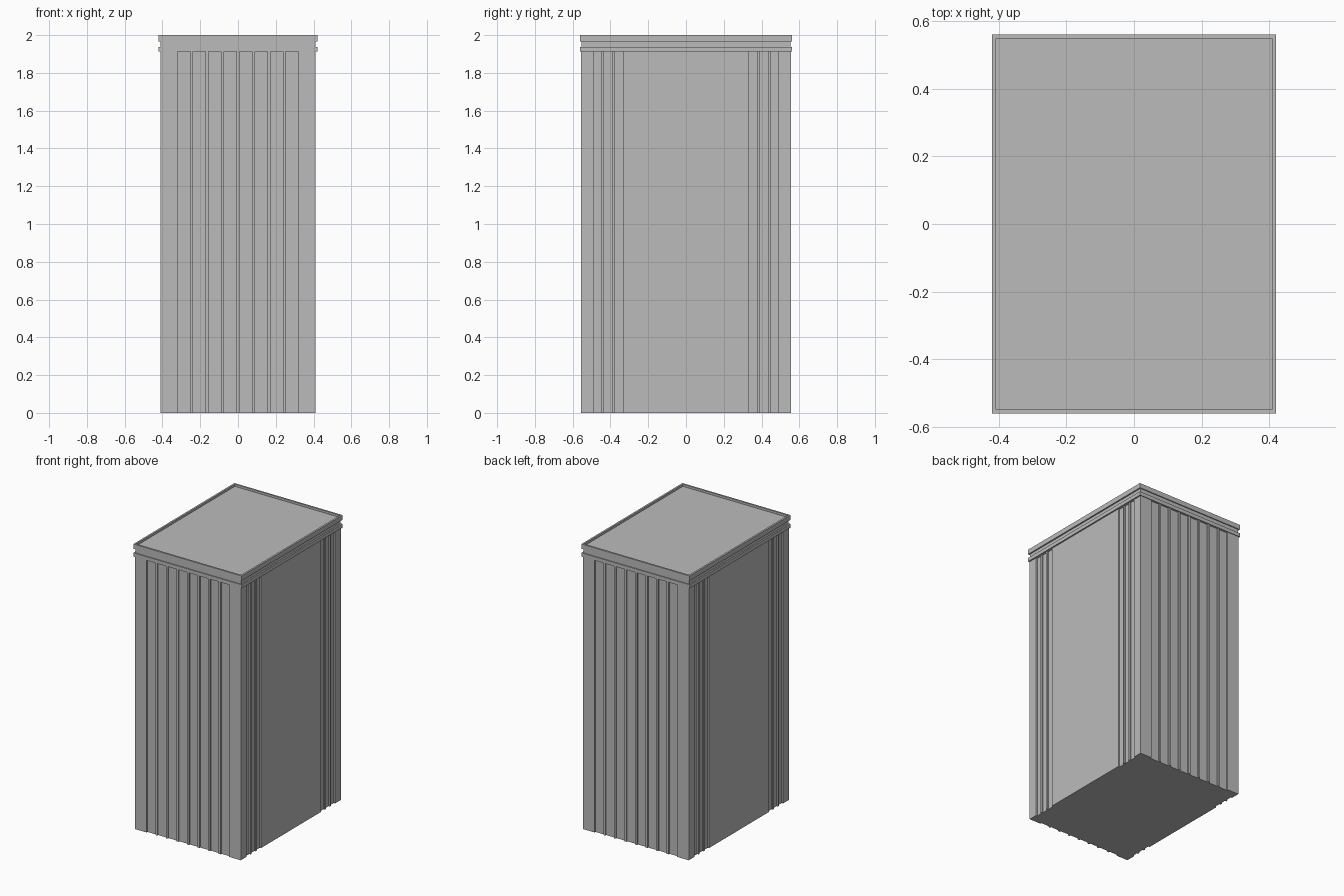
import bpy, bmesh
from mathutils import Vector

if "Cube" in bpy.data.objects:
    bpy.data.objects.remove(bpy.data.objects["Cube"])

HX, HY = 0.41, 0.555      # body half sizes
DEPTH = 0.01              # depth of the pressed channels
BODY_TOP = 1.912

grey = bpy.data.materials.new("light_grey")
grey.diffuse_color = (0.5, 0.5, 0.5, 1)
grey.use_nodes = True
grey.node_tree.nodes["Principled BSDF"].inputs["Base Color"].default_value = grey.diffuse_color


def finish(name, bm):
    bmesh.ops.recalc_face_normals(bm, faces=bm.faces)
    me = bpy.data.meshes.new(name)
    bm.to_mesh(me)
    bm.free()
    me.materials.append(grey)
    ob = bpy.data.objects.new(name, me)
    bpy.context.collection.objects.link(ob)
    return ob


def extrude(bm, pts, z0, z1):
    face = bm.faces.new([bm.verts.new((x, y, z0)) for x, y in pts])
    res = bmesh.ops.extrude_face_region(bm, geom=[face], use_keep_orig=True)
    verts = [g for g in res["geom"] if isinstance(g, bmesh.types.BMVert)]
    bmesh.ops.translate(bm, verts=verts, vec=(0, 0, z1 - z0))
    return [g for g in res["geom"] if isinstance(g, bmesh.types.BMFace)][0]


def rect(hx, hy):
    return [(-hx, -hy), (hx, -hy), (hx, hy), (-hx, hy)]


def channels(start, end, count, gap):
    """Start and end of each channel in a run."""
    w = (end - start - gap * (count - 1)) / count
    return [(start + i * (w + gap), start + i * (w + gap) + w) for i in range(count)]


# Ribbed body: one cross-section with channels along every wall
wide = channels(-0.32, 0.32, 8, 0.0145)
side = channels(-0.49, -0.333, 3, 0.0135) + channels(0.333, 0.49, 3, 0.0135)
front_run = [(-HX, -HY)]
for a, b in wide:
    front_run += [(a, -HY), (a, -HY + DEPTH), (b, -HY + DEPTH), (b, -HY)]
right_run = [(HX, -HY)]
for a, b in side:
    right_run += [(HX, a), (HX - DEPTH, a), (HX - DEPTH, b), (HX, b)]
half = front_run + right_run
outline = half + [(-x, -y) for x, y in half]
bm = bmesh.new()
extrude(bm, outline, 0, BODY_TOP)
finish("ribbed_body", bm)

# Roof trim: lower band and the recessed neck above it
for name, hx, hy, z0, z1 in (("roof_lower_band", 0.42, 0.56, BODY_TOP, 1.938),
                             ("roof_neck", 0.41, 0.553, 1.938, 1.966)):
    bm = bmesh.new()
    extrude(bm, rect(hx, hy), z0, z1)
    finish(name, bm)

# Roof cap with a raised rim around a sunken top
bm = bmesh.new()
top = extrude(bm, rect(0.42, 0.56), 1.966, 2.0)
bmesh.ops.recalc_face_normals(bm, faces=bm.faces)
bmesh.ops.inset_individual(bm, faces=[top], thickness=0.018)
res = bmesh.ops.extrude_discrete_faces(bm, faces=[top])
# replace the loose face by a sunken floor joined with walls
floor = res["faces"][0]
rim = [v.co.copy() for v in floor.verts]
bmesh.ops.translate(bm, verts=list(floor.verts), vec=(0, 0, -0.015))
bmesh.ops.remove_doubles(bm, verts=bm.verts, dist=0.0001)
finish("roof_cap", bm)
